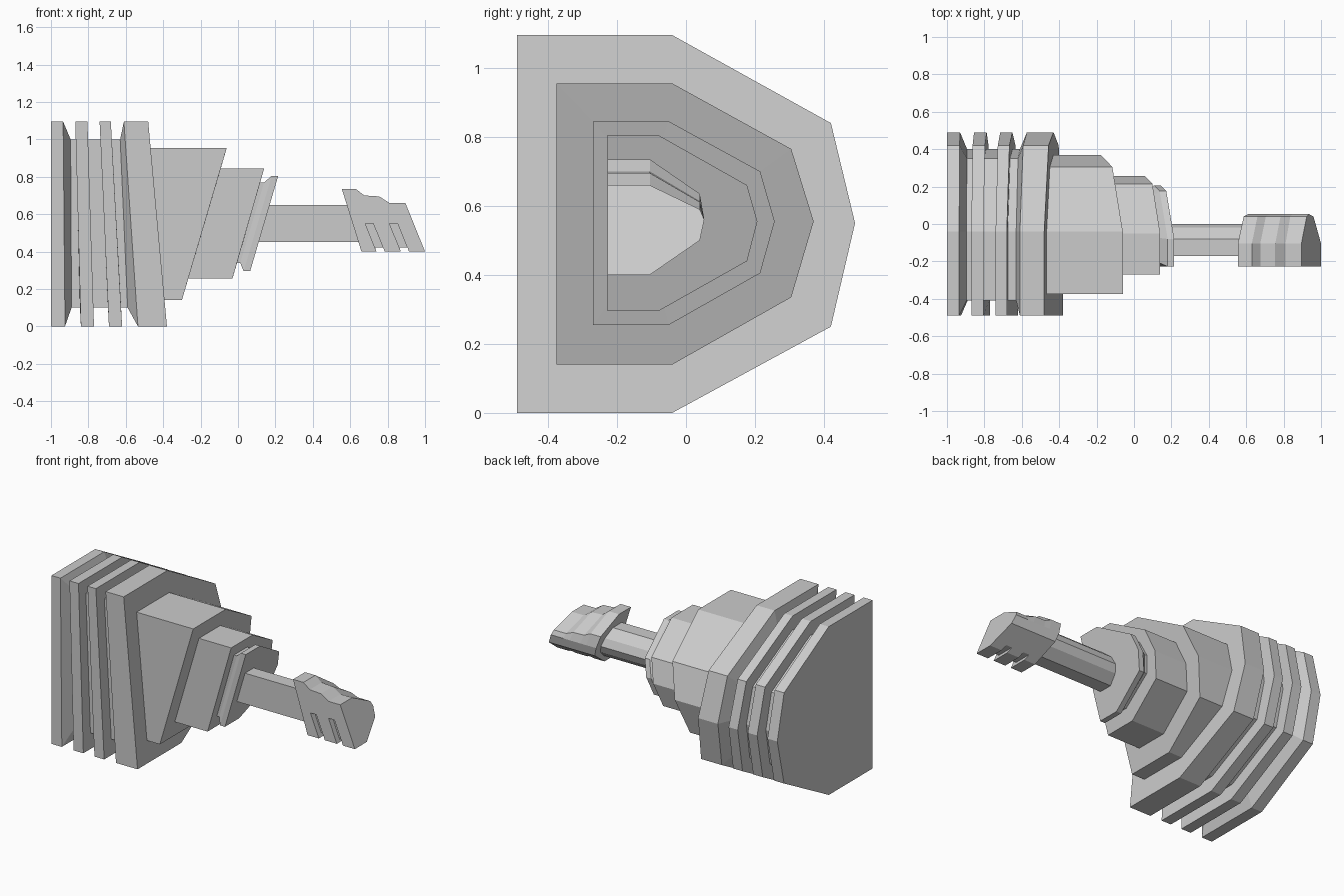
import bpy, bmesh

if "Cube" in bpy.data.objects:
    bpy.data.objects.remove(bpy.data.objects["Cube"])

# Half-octagon cross-sections: y of (flat side, shoulder, diagonal, tip), z of (bottom .. top)
OUTER = ((-.49, -.04, .42, .49), (0, .25, .55, .84, 1.095))
CORE = ((-.41, -.04, .35, .40), (.1, .31, .55, .78, 1.0))
BODY = ((-.375, -.04, .305, .37), (.14, .335, .555, .765, .955))
STEP = ((-.27, -.05, .215, .257), (.255, .405, .555, .70, .845))
NECK = ((-.21, -.075, .15, .185), (.34, .46, .555, .65, .77))
COLLAR = ((-.227, -.08, .177, .207), (.295, .44, .555, .66, .805))
SHAFT = ((-.17, -.08, -.02, 0), (.45, .50, .55, .60, .65))


def ring(section, x_top, x_bottom):
    """Section placed on a leaning plane: x runs linearly from bottom to top."""
    (y0, y1, y2, y3), z = section
    pts = [(y0, z[0]), (y1, z[0]), (y2, z[1]), (y3, z[2]), (y2, z[3]), (y1, z[4]), (y0, z[4])]
    k = (x_top - x_bottom) / (z[4] - z[0])
    return [(x_bottom + k * (c - z[0]), y, c) for y, c in pts]


def loft(name, rings):
    bm = bmesh.new()
    vs = [[bm.verts.new(p) for p in r] for r in rings]
    n = len(vs[0])
    for a, b in zip(vs, vs[1:]):
        for i in range(n):
            j = (i + 1) % n
            bm.faces.new((a[i], a[j], b[j], b[i]))
    bm.faces.new(vs[0][::-1])
    bm.faces.new(vs[-1])
    bmesh.ops.recalc_face_normals(bm, faces=bm.faces)
    mesh = bpy.data.meshes.new(name)
    bm.to_mesh(mesh)
    bm.free()
    ob = bpy.data.objects.new(name, mesh)
    bpy.context.collection.objects.link(ob)
    return ob


# Ribbed base: leaning plates with grooves between them
loft("ribbed_base", [ring(s, t, b) for s, t, b in (
    (OUTER, -1, -1), (OUTER, -.935, -.925),
    (CORE, -.895, -.89), (CORE, -.865, -.845),
    (OUTER, -.87, -.84), (OUTER, -.805, -.77),
    (CORE, -.808, -.775), (CORE, -.735, -.695),
    (OUTER, -.74, -.69), (OUTER, -.68, -.62),
    (CORE, -.675, -.625), (CORE, -.63, -.59),
    (OUTER, -.61, -.535), (OUTER, -.48, -.38))])

# Stepped housing and flared collar
loft("stepped_housing", [ring(s, t, b) for s, t, b in (
    (BODY, -.475, -.40), (BODY, -.06, -.30),
    (STEP, -.092, -.266), (STEP, .14, -.03),
    (NECK, .118, -.005), (NECK, .14, .012),
    (COLLAR, .18, .03), (COLLAR, .215, .065))])

# Shaft
loft("shaft", [ring(SHAFT, .16, .10), ring(SHAFT, .62, .66)])

# Tip with a stepped top
stations = ((.555, .66, .735), (.63, .73, .735), (.675, .78, .70),
            (.755, .855, .695), (.81, .905, .66), (.895, 1.0, .66))
tip = loft("tip", [ring(((-.227, -.105, .04, .053), (.40, .50, .56, .59 + (h - .66) * .6, h)), t, b)
                   for t, b, h in stations])


# Slanted slots in the front and underside of the tip
def slot(x_top, x_bottom, width, y0, y1, z0, z1):
    sides = []
    for w in (0, width):
        sides.append([(x_bottom + w, y0, z0), (x_bottom + w, y1, z0),
                      (x_top + w, y1, z1), (x_top + w, y0, z1)])
    cutter = loft("slot_cutter", sides)
    cutter.hide_render = True
    cutter.hide_set(True)
    mod = tip.modifiers.new("slot", 'BOOLEAN')
    mod.operation, mod.solver, mod.object = 'DIFFERENCE', 'EXACT', cutter
    return cutter


cutters = []
for x in (.68, .81):
    cutters.append(slot(x, x + .077, .043, -.3, -.19, .36, .55))
    cutters.append(slot(x + .053, x + .077, .043, -.31, .1, .35, .423))

# Apply the cuts and clear the helpers
bpy.context.view_layer.update()
deps = bpy.context.evaluated_depsgraph_get()
cut_mesh = bpy.data.meshes.new_from_object(tip.evaluated_get(deps))
tip.modifiers.clear()
tip.data = cut_mesh
for c in cutters:
    bpy.data.objects.remove(c)
